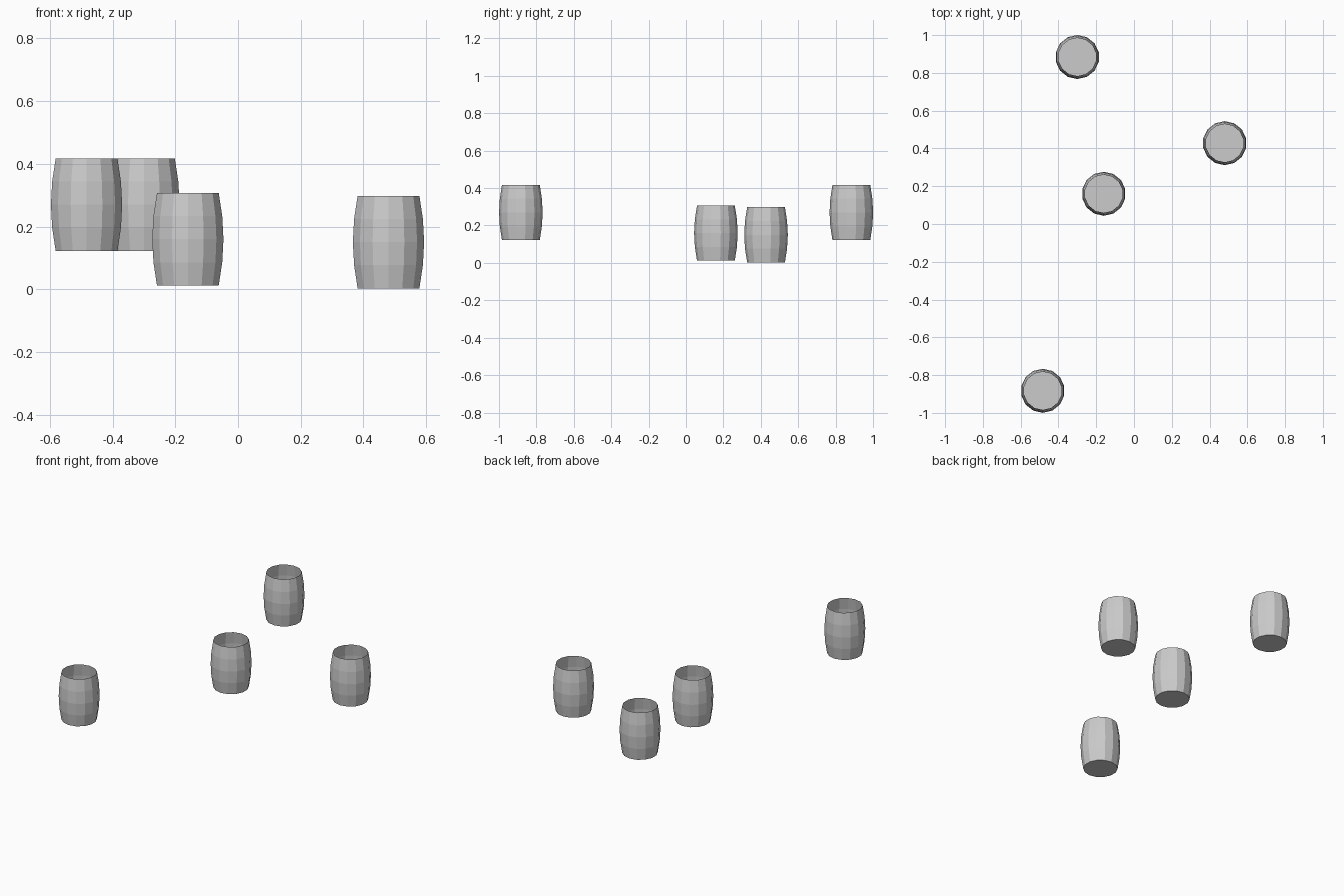
import bpy, bmesh, math

if "Cube" in bpy.data.objects:
    bpy.data.objects.remove(bpy.data.objects["Cube"])

SIDES = 14
HEIGHT = 0.295
# (radius, height fraction) from bottom to rim
PROFILE = [(0.101, 0), (0.1125, 0.25), (0.1165, 0.5), (0.1125, 0.75), (0.101, 1)]


def barrel_mesh():
    """Bulging open-topped shell with a closed bottom."""
    bm = bmesh.new()
    rings = []
    for r, t in PROFILE:
        ring = []
        for i in range(SIDES):
            a = 2 * math.pi * i / SIDES
            ring.append(bm.verts.new((r * math.sin(a), -r * math.cos(a), t * HEIGHT)))
        rings.append(ring)
    # staves
    for low, high in zip(rings, rings[1:]):
        for i in range(SIDES):
            j = (i + 1) % SIDES
            bm.faces.new((low[i], low[j], high[j], high[i]))
    # bottom
    bm.faces.new(rings[0][::-1])
    mesh = bpy.data.meshes.new("barrel")
    bm.to_mesh(mesh)
    bm.free()
    return mesh


# Four scattered barrels, two of them floating higher
mesh = barrel_mesh()
PLACES = {
    "barrel_back": (-0.30, 0.884, 0.122),
    "barrel_right": (0.48, 0.428, 0.003),
    "barrel_middle": (-0.16, 0.16, 0.012),
    "barrel_front": (-0.483, -0.883, 0.122),
}
for name, place in PLACES.items():
    barrel = bpy.data.objects.new(name, mesh)
    barrel.location = place
    bpy.context.collection.objects.link(barrel)
